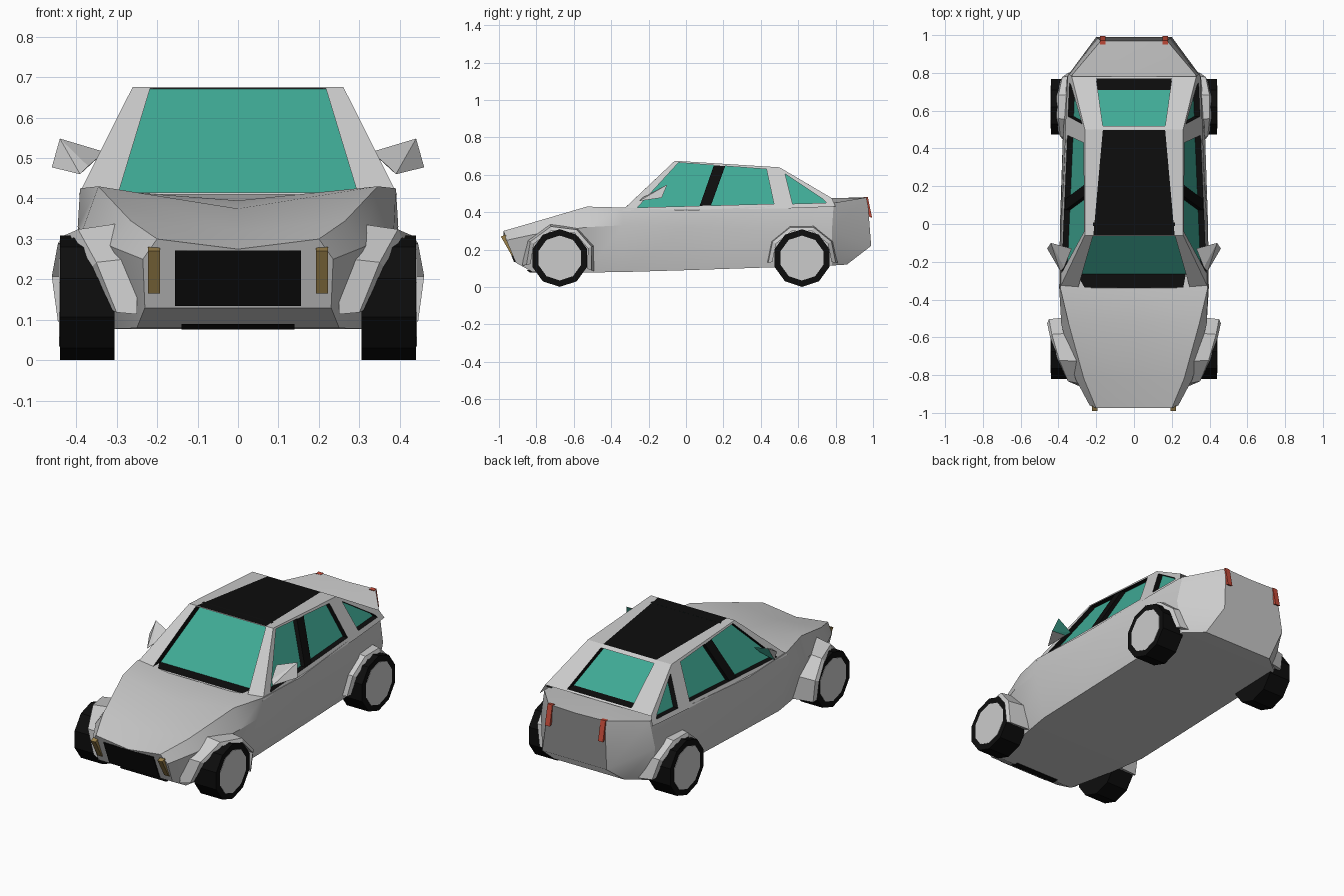
import bpy, bmesh
from math import radians, sin, cos, pi
from mathutils import Vector, Matrix

if "Cube" in bpy.data.objects:
    bpy.data.objects.remove(bpy.data.objects["Cube"])


def mat(name, r, g, b):
    m = bpy.data.materials.new(name)
    m.diffuse_color = (r, g, b, 1)
    m.use_nodes = True
    m.node_tree.nodes["Principled BSDF"].inputs["Base Color"].default_value = m.diffuse_color
    return m


BLACK = mat("black", 0.004, 0.004, 0.004)
GLASS = mat("green_glass", 0.05, 0.40, 0.30)
AMBER = mat("amber", 0.33, 0.22, 0.07)
RED = mat("red", 0.55, 0.07, 0.04)


def finish(name, bm, mats=()):
    bmesh.ops.recalc_face_normals(bm, faces=bm.faces)
    me = bpy.data.meshes.new(name)
    bm.to_mesh(me)
    bm.free()
    for m in mats:
        me.materials.append(m)
    ob = bpy.data.objects.new(name, me)
    bpy.context.collection.objects.link(ob)
    return ob


def hull(name, pts, m=None, side=1):
    bm = bmesh.new()
    for x, y, z in pts:
        bm.verts.new((x * side, y, z))
    bmesh.ops.convex_hull(bm, input=bm.verts)
    return finish(name, bm, [m] if m else [])


def slab(x0, x1, prof):
    return [(x, y, z) for x in (x0, x1) for y, z in prof]


# Body: half sections (bottom, side crease, shoulder, top centre) lofted nose to tail
sections = [
    [(.23, -.91, .13), (.235, -.96, .25), (.20, -.975, .30), (0, -.975, .275)],
    [(.25, -.82, .08), (.31, -.82, .28), (.265, -.82, .345), (0, -.82, .32)],
    [(.31, -.53, .078), (.385, -.53, .32), (.345, -.53, .43), (0, -.53, .375)],
    [(.34, -.34, .08), (.396, -.34, .33), (.39, -.34, .425), (0, -.34, .395)],
    [(.34, 0, .09), (.392, 0, .32), (.387, 0, .41), (0, 0, .39)],
    [(.34, .45, .105), (.377, .45, .31), (.361, .45, .43), (0, .45, .42)],
    [(.32, .78, .115), (.355, .78, .30), (.327, .79, .45), (0, .78, .475)],
    [(.22, .86, .12), (.20, .99, .22), (.175, .97, .48), (0, .97, .475)],
]
bm = bmesh.new()
rings = []
for s in sections:
    ring = s + [(-x, y, z) for x, y, z in s[2::-1]]
    rings.append([bm.verts.new(p) for p in ring])
for a, b in zip(rings, rings[1:]):
    for i in range(7):
        j = (i + 1) % 7
        bm.faces.new((a[i], a[j], b[j], b[i]))
bm.faces.new(rings[0])
bm.faces.new(rings[-1])
body = finish("body", bm)
bpy.context.view_layer.objects.active = body
body.select_set(True)
bpy.ops.object.shade_smooth_by_angle(angle=radians(25))
body.select_set(False)


# Cabin: each side is a frame around a recessed pane
def sx(y, z, s=1):
    return (s * (.385 - .47 * (z - .41) - .03 * (y + .06)), y, z)


def pane(bm, outer, inner, recess, index=1):
    rec = Vector(recess)
    o = [bm.verts.new(p) for p in outer]
    i = [bm.verts.new(p) for p in inner]
    d = [bm.verts.new(Vector(p) + rec) for p in inner] if rec.length else i
    n = len(o)
    for k in range(n):
        j = (k + 1) % n
        bm.faces.new((o[k], o[j], i[j], i[k]))
        if d is not i:
            bm.faces.new((i[k], i[j], d[j], d[k])).material_index = 2
    bm.faces.new(d).material_index = index


def mirror_pts(pts):
    return pts + [(-x, y, z) for x, y, z in reversed(pts)]


bm = bmesh.new()
a, r1 = sx(-.34, .41), sx(-.06, .675)
r2, t = sx(.50, .64), sx(.78, .475)
pane(bm, mirror_pts([a, r1]), mirror_pts([(.295, -.335, .415), (.217, -.063, .672)]), (0, .07, 0))
pane(bm, mirror_pts([r1, r2]), mirror_pts([(.215, -.058, .675), (.165, .498, .64)]), (0, 0, 0), 2)
pane(bm, mirror_pts([r2, t]), mirror_pts([(.165, .52, .628), (.20, .77, .481)]), (0, -.06, 0))
for s in (1, -1):
    def run(pts):
        return [sx(y, z, s) for y, z in pts]
    pane(bm, run([(-.34, .41), (-.06, .675), (.50, .64), (.53, .42)]),
         run([(-.26, .425), (-.04, .665), (.43, .63), (.47, .445)]), (-.03 * s, 0, 0))
    pane(bm, run([(.53, .42), (.50, .64), (.78, .475), (.80, .43)]),
         run([(.57, .445), (.53, .605), (.735, .468), (.75, .45)]), (-.03 * s, 0, 0))
bmesh.ops.remove_doubles(bm, verts=bm.verts, dist=.0005)
finish("cabin", bm, [None, GLASS, BLACK])


# Wheels: ten-sided tyres with grey hubs
def disc(name, r, x0, x1, s, y, m=None):
    bm = bmesh.new()
    n = 10
    ring = [[bm.verts.new((s * x, y + r * sin(2 * pi * k / n), .155 + r * cos(2 * pi * k / n)))
             for k in range(n)] for x in (x0, x1)]
    for k in range(n):
        j = (k + 1) % n
        bm.faces.new((ring[0][k], ring[0][j], ring[1][j], ring[1][k]))
    for c in ring:
        bm.faces.new(c)
    finish(name, bm, [m] if m else [])


# Wheel arch flares: faceted bands whose outer edge follows given widths
def flare(name, s, cy, angles, widths):
    bm = bmesh.new()
    prev = first = None
    for ang, w in zip(angles, widths):
        c, d = cos(radians(ang)), sin(radians(ang))
        cs = [bm.verts.new((s * x, cy + r * c, .155 + r * d * .96))
              for x, r in ((.25, .16), (w, .16), (w - .01, .182), (.25, .205))]
        if prev:
            for i in range(4):
                j = (i + 1) % 4
                bm.faces.new((prev[i], prev[j], cs[j], cs[i]))
        first = first or cs
        prev = cs
    bm.faces.new(first)
    bm.faces.new(prev)
    finish(name, bm)


for s, side in ((1, "right"), (-1, "left")):
    for end, y in (("front", -.675), ("rear", .62)):
        disc(f"{end}_{side}_tyre", .154, .305, .44, s, y, BLACK)
        disc(f"{end}_{side}_hub", .12, .40, .442, s, y)
    flare(f"front_{side}_arch", s, -.675, (-22, 20, 60, 105, 150, 192),
          (.445, .46, .445, .405, .36, .31))
    flare(f"rear_{side}_arch", s, .62, (-8, 30, 70, 110, 150, 188),
          (.36, .39, .41, .41, .40, .38))
    # Door mirror with reflective rear face
    m = hull(f"{side}_mirror", [(.33, -.13, .515), (.36, -.14, .49), (.44, -.10, .548),
                                (.46, -.13, .477), (.39, -.25, .46), (.37, -.23, .48)], None, s)
    m.data.materials.append(None)
    m.data.materials.append(GLASS)
    for f in m.data.polygons:
        f.material_index = int(f.normal.y > .6)
    # Lamps and window pillar
    hull(f"{side}_headlight", slab(.193, .222, [(-.99, .27), (-.965, .28), (-.93, .165), (-.90, .165)]), AMBER, s)
    hull(f"{side}_taillight", slab(.15, .18, [(.95, .48), (.972, .482), (.995, .37), (.97, .38)]), RED, s)
    pillar = [sx(y, z) for y, z in ((.07, .425), (.13, .427), (.21, .648), (.15, .653))]
    hull(f"{side}_door_pillar", [(x - d, y, z) for x, y, z in pillar for d in (.005, .035)], BLACK, s)

# Grille and lower intake
hull("grille", slab(-.155, .155, [(-.974, .272), (-.92, .135), (-.90, .135), (-.94, .272)]), BLACK)
hull("lower_intake", slab(-.14, .14, [(-.85, .09), (-.835, .077), (-.80, .09), (-.80, .077)]), BLACK)
